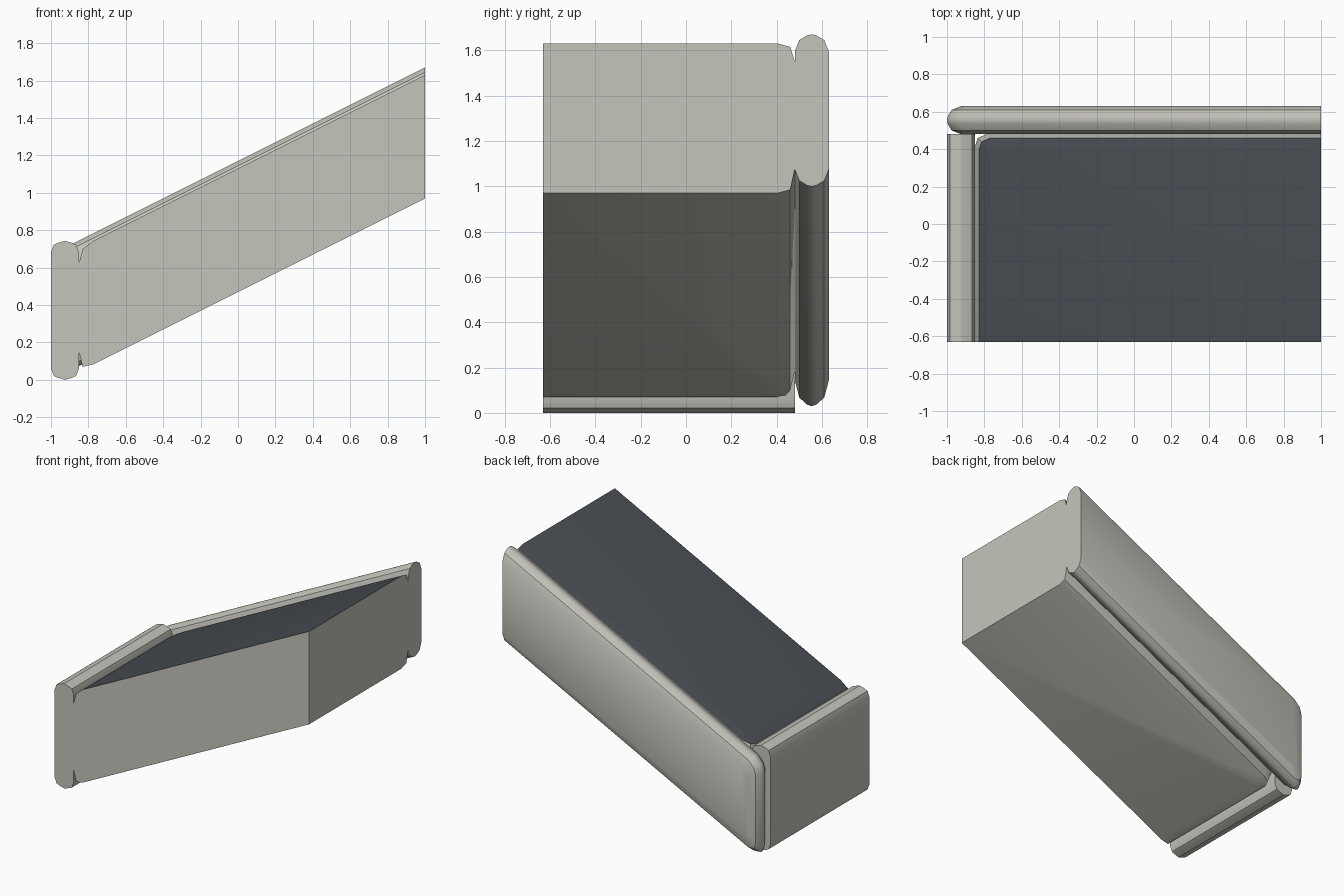
import bpy, bmesh, math

if "Cube" in bpy.data.objects:
    bpy.data.objects.remove(bpy.data.objects["Cube"], do_unlink=True)

SLOPE = 0.5


def material(name, rgb):
    m = bpy.data.materials.new(name)
    m.use_nodes = True
    m.diffuse_color = (*rgb, 1)
    m.node_tree.nodes["Principled BSDF"].inputs["Base Color"].default_value = (*rgb, 1)
    return m


stone = material("warm grey stone", (0.56, 0.55, 0.50))
slate = material("dark slate", (0.066, 0.074, 0.085))


def shear(x, y, z):
    """Raise the part along x so that it climbs like a ramp."""
    return x, y, z + SLOPE * (x - 1)


def loft(name, rings, mats):
    """Skin equal-length rings of points and cap both ends."""
    bm = bmesh.new()
    loops = [[bm.verts.new(p) for p in ring] for ring in rings]
    n = len(loops[0])
    for a, b in zip(loops, loops[1:]):
        for i in range(n):
            j = (i + 1) % n
            bm.faces.new((a[i], a[j], b[j], b[i]))
    bm.faces.new(loops[0][::-1])
    bm.faces.new(loops[-1])
    bmesh.ops.remove_doubles(bm, verts=bm.verts, dist=1e-5)
    bmesh.ops.recalc_face_normals(bm, faces=bm.faces)
    me = bpy.data.meshes.new(name)
    bm.to_mesh(me)
    bm.free()
    ob = bpy.data.objects.new(name, me)
    bpy.context.collection.objects.link(ob)
    for m in mats:
        me.materials.append(m)
    bpy.ops.object.select_all(action="DESELECT")
    ob.select_set(True)
    bpy.context.view_layer.objects.active = ob
    bpy.ops.object.shade_smooth_by_angle(angle=math.radians(32))
    return ob


# Ramp body: pillowed at its low end and its back, cut flat at the front and high end
def body_ring(z, inset):
    x, y = -0.85 + inset, 0.48 - inset
    plan = [(1, -0.63), (1, y), (x + 0.06, y), (x + 0.015, y - 0.02),
            (x, y - 0.065), (x, -0.63)]
    return [shear(px, py, z) for px, py in plan]


body_layers = [(0.97, 0.075), (0.985, 0.02), (1.075, 0),
               (1.55, 0), (1.615, 0.02), (1.63, 0.075)]
body = loft("ramp_body", [body_ring(z, i) for z, i in body_layers], [stone, slate])

# Dark top surface and its shallow border
for f in body.data.polygons:
    if f.normal.z > 0.6:
        f.material_index = 1


# Back panel: pillowed slab following the slope, cut flat at the high end
def panel_ring(y, inset):
    x, lo, hi = -1 + inset, 1.0 + inset, 1.67 - inset
    corner = [(0.06, 0), (0.015, 0.025), (0, 0.07)]
    outline = [(1, hi), (1, lo)]
    outline += [(x + dx, lo + dz) for dx, dz in corner]
    outline += [(x + dx, hi - dz) for dx, dz in reversed(corner)]
    return [shear(px, y, pz) for px, pz in outline]


panel_layers = [(0.48, 0.075), (0.5, 0.025), (0.535, 0.004), (0.555, 0),
                (0.575, 0.004), (0.61, 0.025), (0.63, 0.075)]
loft("back_panel", [panel_ring(y, i) for y, i in panel_layers], [stone])

# Low end panel: rounded upright profile run along y
half = [(0.075, 0.31), (0.06, 0.35), (0.045, 0.358), (0, 0.372)]
quarter = half + [(-x, z) for x, z in reversed(half[:-1])]
profile = quarter + [(-x, -z) for x, z in quarter]
loft("low_end_panel",
     [[(x - 0.925, y, z + 0.372) for x, z in profile] for y in (-0.63, 0.48)],
     [stone])
